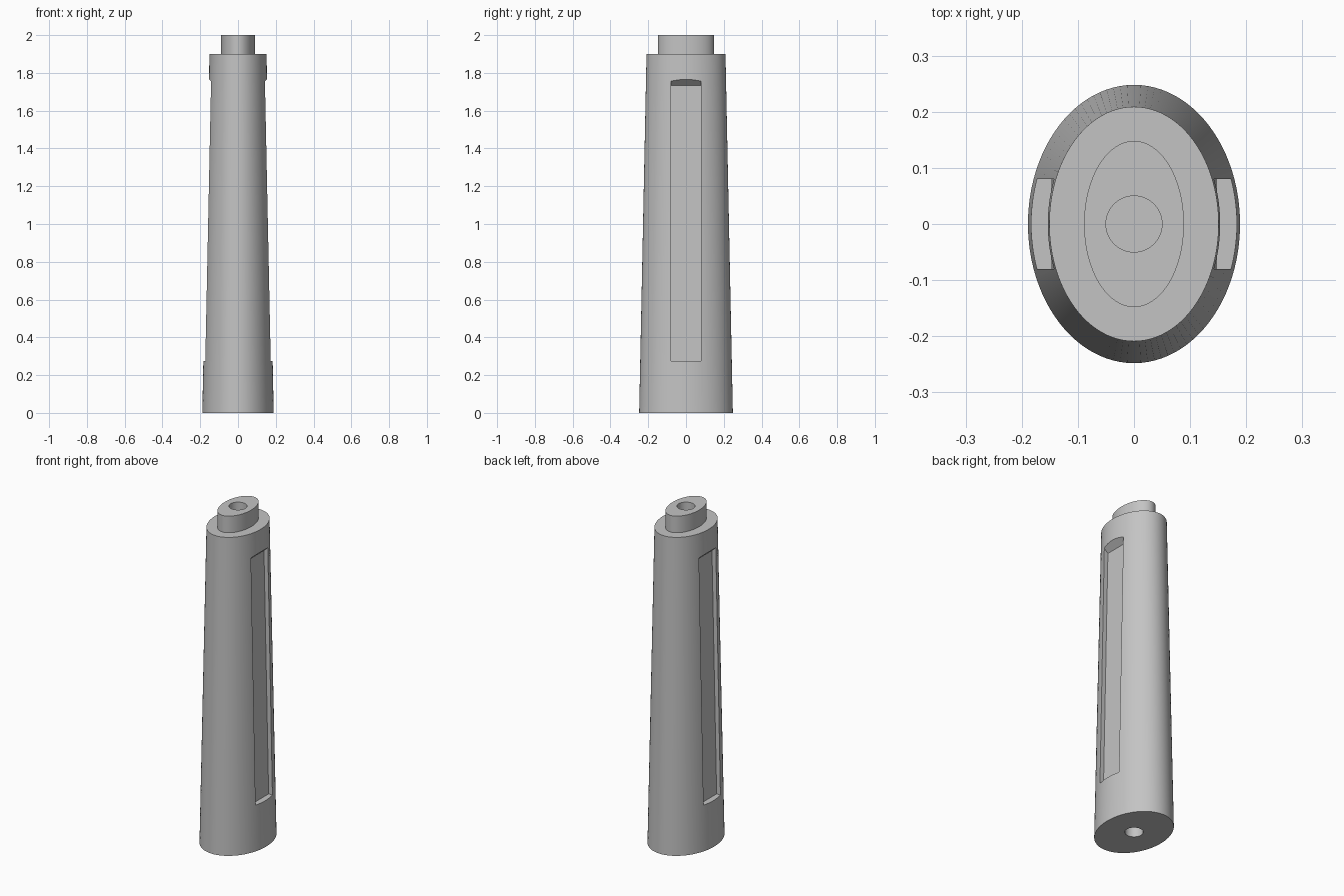
import bpy, bmesh, math

cube = bpy.data.objects.get("Cube")
if cube:
    bpy.data.objects.remove(cube, do_unlink=True)

grey = bpy.data.materials.new("light grey")
grey.use_nodes = True
COLOR = (0.55, 0.55, 0.55, 1)
grey.diffuse_color = COLOR
grey.node_tree.nodes["Principled BSDF"].inputs["Base Color"].default_value = COLOR
SEGMENTS = 96


def finish(name, bm):
    bmesh.ops.recalc_face_normals(bm, faces=bm.faces[:])
    mesh = bpy.data.meshes.new(name)
    bm.to_mesh(mesh)
    bm.free()
    mesh.materials.append(grey)
    obj = bpy.data.objects.new(name, mesh)
    bpy.context.collection.objects.link(obj)
    return obj


def loft(name, sections):
    """Closed solid through elliptical sections (x radius, y radius, z)."""
    bm = bmesh.new()
    rings = []
    for rx, ry, z in sections:
        angles = [2 * math.pi * i / SEGMENTS for i in range(SEGMENTS)]
        rings.append([bm.verts.new((rx * math.cos(a), ry * math.sin(a), z)) for a in angles])
    for low, high in zip(rings, rings[1:]):
        for i in range(SEGMENTS):
            j = (i + 1) % SEGMENTS
            bm.faces.new((low[i], low[j], high[j], high[i]))
    bm.faces.new(rings[0])
    bm.faces.new(rings[-1])
    return finish(name, bm)


def slot_cutter(name, side):
    """Side profile of the slot, with a sloped upper end, extruded along y."""
    profile = [(0.148, 0.275), (0.3, 0.275), (0.3, 1.90), (0.153, 1.765), (0.117, 1.732)]
    bm = bmesh.new()
    face = bm.faces.new([bm.verts.new((side * x, -0.08, z)) for x, z in profile])
    out = bmesh.ops.extrude_face_region(bm, geom=[face])
    moved = [v for v in out["geom"] if isinstance(v, bmesh.types.BMVert)]
    bmesh.ops.translate(bm, verts=moved, vec=(0, 0.16, 0))
    return finish(name, bm)


# Tapered oval body with the narrower oval tenon on top
body = loft("tapered_leg", [(0.189, 0.248, 0), (0.151, 0.209, 1.9),
                            (0.089, 0.148, 1.9), (0.089, 0.148, 2)])

# Side slots and blind bolt holes in both ends
cutters = [slot_cutter("left_slot_cutter", 1), slot_cutter("right_slot_cutter", -1),
           loft("top_hole_cutter", [(0.05, 0.05, 1.8), (0.05, 0.05, 2.1)]),
           loft("bottom_hole_cutter", [(0.05, 0.05, -0.1), (0.05, 0.05, 0.2)])]
for cutter in cutters:
    cutter.hide_render = True
    cutter.hide_set(True)
    mod = body.modifiers.new(cutter.name, 'BOOLEAN')
    mod.operation = 'DIFFERENCE'
    mod.solver = 'EXACT'
    mod.object = cutter

# Apply the cuts, then smooth the curved walls and keep the rims sharp
bpy.context.view_layer.objects.active = body
body.select_set(True)
for mod in list(body.modifiers):
    bpy.ops.object.modifier_apply(modifier=mod.name)
for cutter in cutters:
    bpy.data.objects.remove(cutter, do_unlink=True)
bpy.ops.object.shade_smooth_by_angle(angle=math.radians(30))
